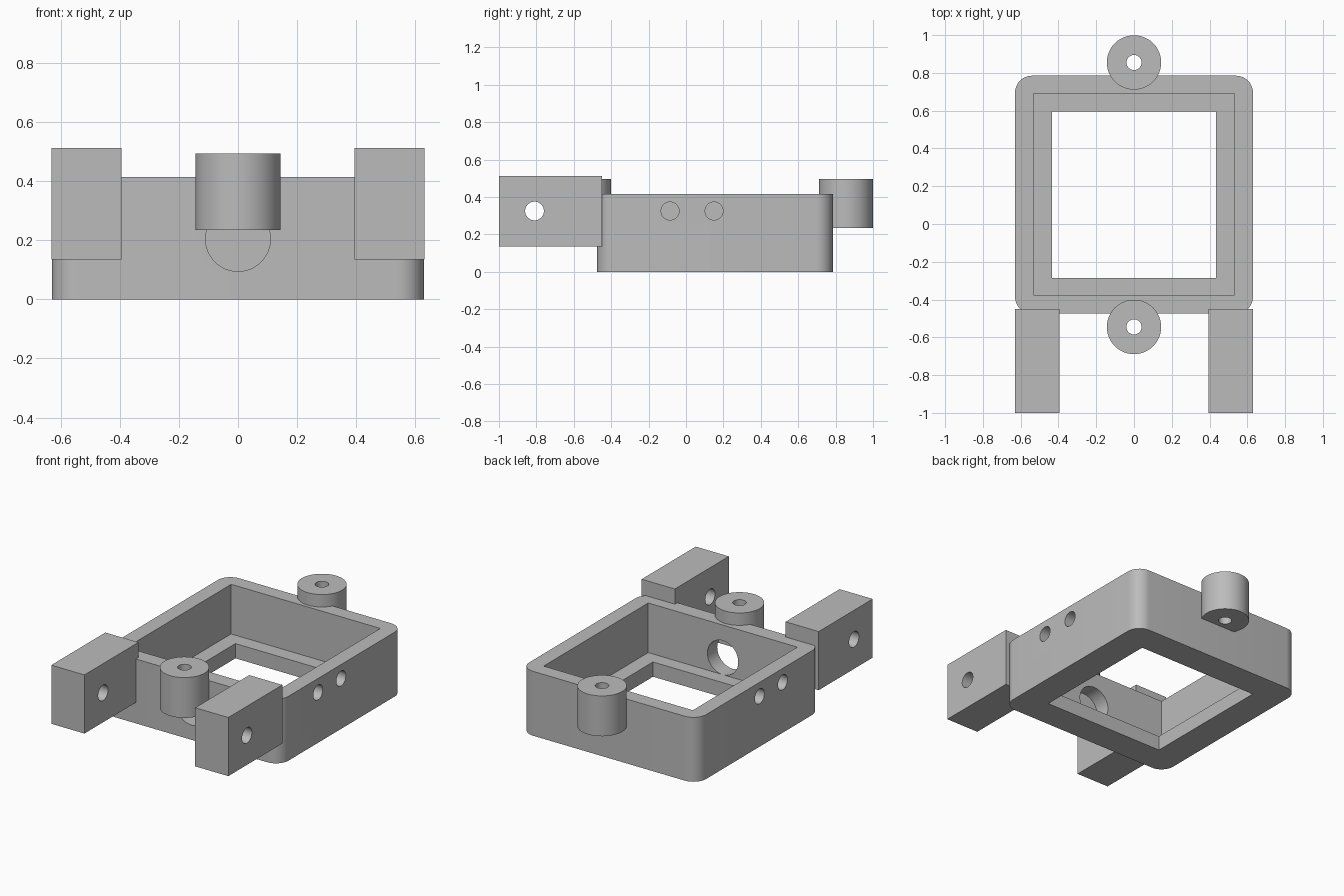
import bpy, bmesh
from math import pi
from mathutils import Matrix, Vector

cube = bpy.data.objects.get("Cube")
if cube:
    bpy.data.objects.remove(cube, do_unlink=True)

grey = bpy.data.materials.new("plain grey")
grey.use_nodes = True
COLOUR = (0.5, 0.5, 0.5, 1)
grey.diffuse_color = COLOUR
grey.node_tree.nodes["Principled BSDF"].inputs["Base Color"].default_value = COLOUR


def finish(name, bm):
    mesh = bpy.data.meshes.new(name)
    bm.to_mesh(mesh)
    bm.free()
    mesh.materials.append(grey)
    obj = bpy.data.objects.new(name, mesh)
    bpy.context.collection.objects.link(obj)
    return obj


def box(name, low, high, corner=0):
    """Box between two corners, with optional rounded vertical edges."""
    low, high = Vector(low), Vector(high)
    bm = bmesh.new()
    bmesh.ops.create_cube(bm, size=1)
    bmesh.ops.scale(bm, vec=high - low, verts=bm.verts)
    bmesh.ops.translate(bm, vec=(low + high) / 2, verts=bm.verts)
    if corner:
        upright = [e for e in bm.edges
                   if abs(e.verts[0].co.z - e.verts[1].co.z) > 0.01]
        bmesh.ops.bevel(bm, geom=upright, offset=corner, segments=10,
                        profile=0.5, affect='EDGES')
    return finish(name, bm)


def cylinder(name, start, end, radius):
    """Cylinder running from one point to another."""
    start, end = Vector(start), Vector(end)
    axis = end - start
    turn = Vector((0, 0, 1)).rotation_difference(axis).to_matrix().to_4x4()
    bm = bmesh.new()
    bmesh.ops.create_cone(bm, cap_ends=True, segments=48, radius1=radius,
                          radius2=radius, depth=axis.length,
                          matrix=Matrix.Translation((start + end) / 2) @ turn)
    return finish(name, bm)


def cut(obj, *cutters):
    """Subtract each cutter, then discard it."""
    bpy.context.view_layer.objects.active = obj
    for cutter in cutters:
        mod = obj.modifiers.new("cut", 'BOOLEAN')
        mod.operation = 'DIFFERENCE'
        mod.solver = 'EXACT'
        mod.object = cutter
        bpy.ops.object.modifier_apply(modifier=mod.name)
        bpy.data.objects.remove(cutter, do_unlink=True)


parts = []

# Open frame with a ledge around the floor opening and a round front port
PORT_Z, PORT_R = 0.205, 0.11
frame = box("frame", (-0.63, -0.475, 0), (0.63, 0.785, 0.415), corner=0.09)
cut(frame,
    box("cavity", (-0.532, -0.375, 0.095), (0.532, 0.69, 0.6)),
    box("opening", (-0.435, -0.285, -0.1), (0.435, 0.595, 0.2)),
    cylinder("port", (0, -0.6, PORT_Z), (0, -0.3, PORT_Z), PORT_R))

# Blind holes in both side walls
for side in (-1, 1):
    for y in (-0.085, 0.15):
        cut(frame, cylinder("side_hole", (side * 0.7, y, 0.325),
                            (side * 0.55, y, 0.325), 0.048))
parts.append(frame)

# Bored posts at the front and back
for name, y in (("front_post", -0.545), ("back_post", 0.855)):
    post = cylinder(name, (0, y, 0.235), (0, y, 0.495), 0.144)
    cut(post, cylinder("bore", (0, y, 0), (0, y, 0.7), 0.04))
    if y < 0:
        # Keep the port clear where the post sinks into the wall
        cut(post, cylinder("port", (0, -0.475, PORT_Z), (0, -0.3, PORT_Z), PORT_R))
    parts.append(post)

# Mounting arms with cross holes
for name, side in (("left_arm", 1), ("right_arm", -1)):
    inner, outer = sorted((side * 0.395, side * 0.631))
    arm = box(name, (inner, -1, 0.135), (outer, -0.45, 0.513))
    cut(arm, cylinder("arm_hole", (side * 0.3, -0.81, 0.325),
                      (side * 0.7, -0.81, 0.325), 0.05))
    parts.append(arm)

# Smooth the round surfaces, keep the edges crisp
bpy.ops.object.select_all(action='DESELECT')
for obj in parts:
    obj.select_set(True)
bpy.context.view_layer.objects.active = frame
bpy.ops.object.shade_smooth_by_angle(angle=pi / 6)
